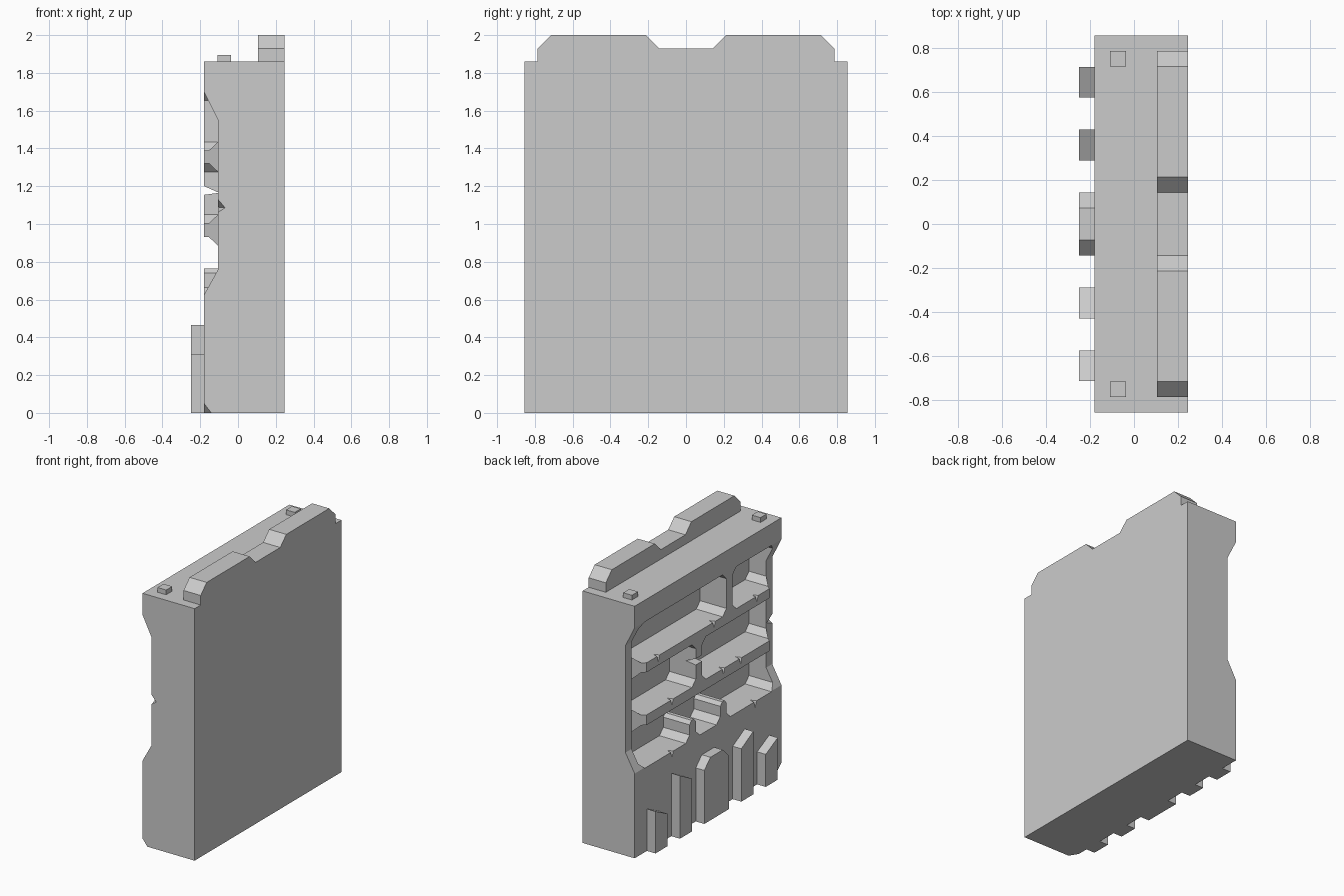
import bpy, bmesh
from mathutils import Vector

if "Cube" in bpy.data.objects:
    bpy.data.objects.remove(bpy.data.objects["Cube"])

FACE, BACK = -0.18, 0.245      # shelf face and flat face in x
HALF, INNER = 0.856, 0.785     # half width, half width of the opening
DEEP = 0.035                   # back wall of the compartments
C = 0.045                      # corner chamfer


def finish(name, bm):
    bmesh.ops.recalc_face_normals(bm, faces=bm.faces)
    me = bpy.data.meshes.new(name)
    bm.to_mesh(me)
    bm.free()
    ob = bpy.data.objects.new(name, me)
    bpy.context.collection.objects.link(ob)
    return ob


def prism(name, pts, axis, lo, hi):
    """Extrude a 2D outline along an axis (outline uses the other two axes in order)."""
    bm = bmesh.new()
    verts = []
    for p in pts:
        co = list(p)
        co.insert("xyz".index(axis), lo)
        verts.append(bm.verts.new(co))
    face = bm.faces.new(verts)
    new = bmesh.ops.extrude_face_region(bm, geom=[face])["geom"]
    shift = Vector([hi - lo if a == axis else 0 for a in "xyz"])
    bmesh.ops.translate(bm, vec=shift, verts=[v for v in new if isinstance(v, bmesh.types.BMVert)])
    return finish(name, bm)


def hull(name, pts):
    bm = bmesh.new()
    for p in pts:
        bm.verts.new(p)
    bmesh.ops.convex_hull(bm, input=bm.verts)
    return finish(name, bm)


def box(a0, a1, b0, b1):
    return [(a0, b0), (a1, b0), (a1, b1), (a0, b1)]


def octagon(y0, y1, z0, z1):
    return [(y0 + C, z0), (y1 - C, z0), (y1, z0 + C), (y1, z1 - C),
            (y1 - C, z1), (y0 + C, z1), (y0, z1 - C), (y0, z0 + C)]


def cut(target, cutter):
    cutter.hide_render = True
    mod = target.modifiers.new("cut", 'BOOLEAN')
    mod.operation, mod.solver, mod.object = 'DIFFERENCE', 'EXACT', cutter
    bpy.context.view_layer.objects.active = target
    bpy.ops.object.modifier_apply(modifier=mod.name)
    bpy.data.objects.remove(cutter)


# main slab
body = prism("shelf_body", box(-HALF, HALF, 0, 1.86), "x", FACE, BACK)

# upper and middle compartments
for y0, y1, z0, z1 in [(-0.215, INNER, 1.39, 1.70), (-INNER, -0.285, 1.39, 1.70),
                       (0.143, INNER, 1.005, 1.32), (-INNER, 0.07, 1.005, 1.32)]:
    cut(body, prism("cell_cutter", octagon(y0, y1, z0, z1), "x", -0.4, DEEP))

# bottom compartment with two low blocks on its floor
F, T = 0.62, 0.765
half = [(0.143 - C, F), (0.143, F + C), (0.143, T - 0.025), (0.165, T), (0.193, T),
        (0.215, T - 0.025), (0.215, F + C), (0.215 + C, F), (INNER - C, F), (INNER, F + C),
        (INNER, 0.93 - C), (INNER - C, 0.93)]
outline = half + [(-y, z) for y, z in reversed(half)]
cut(body, prism("cell_cutter", outline, "x", -0.4, DEEP))

# recessed side rims with sloping ends, also bevels the shelf ends
for s in (1, -1):
    pts = []
    for x, y, z0, z1 in [(-0.105, 0.785, 0.76, 1.55), (-0.255, 0.645, 0.49, 1.85)]:
        pts += [(x, s * yy, zz) for yy in (y, 1.0) for zz in (z0, z1)]
    cut(body, hull("rim_cutter", pts))

# chips: middle divider, front rim, bottom corner
cut(body, prism("chip_cutter", [(-0.19, 1.205), (-0.10, 1.165), (-0.19, 1.153)], "y", 0.04, 0.17))
cut(body, hull("chip_cutter", [(-0.06, -0.87, 1.085), (-0.115, -0.87, 1.15),
                               (-0.115, -0.87, 1.05), (-0.115, -0.775, 1.09)]))
cut(body, hull("chip_cutter", [(-0.185, -0.86, 0.06), (-0.135, -0.86, -0.005), (-0.185, -0.78, -0.005),
                               (-0.2, -0.9, -0.02)]))

# small cracks in the shelf edges
for y, z in [(0.58, 1.39), (-0.07, 1.39), (-0.57, 1.39), (0.42, 1.005), (-0.18, 1.005),
             (-0.38, 1.005), (0.42, 0.62), (-0.55, 0.62)]:
    cut(body, hull("crack_cutter", [(FACE - 0.005, y - 0.018, z + 0.005), (FACE - 0.005, y + 0.018, z + 0.005),
                                    (FACE + 0.045, y, z + 0.005), (FACE - 0.005, y, z - 0.05)]))

# notched ridge along the top
ridge = [(0.785, 1.86), (0.785, 1.93), (0.715, 2.0), (0.213, 2.0), (0.143, 1.93)]
prism("top_ridge", ridge + [(-y, z) for y, z in reversed(ridge)], "x", 0.105, BACK)

# pegs on the top
for s in (1, -1):
    prism("top_peg", box(-0.108, -0.037, s * 0.75 - 0.035, s * 0.75 + 0.035), "z", 1.86, 1.895)

# base buttresses, stepping up to the middle
mid = [(-0.143, 0), (0.143, 0), (0.143, 0.395), (0.072, 0.465), (-0.072, 0.465), (-0.143, 0.395)]
prism("middle_buttress", mid, "x", -0.25, FACE)
for s in (1, -1):
    for y0, y1, z0, z1 in [(0.288, 0.428, 0.39, 0.465), (0.573, 0.713, 0.24, 0.31)]:
        prism("side_buttress", [(s * y0, 0), (s * y1, 0), (s * y1, z1), (s * y0, z0)], "x", -0.25, FACE)
